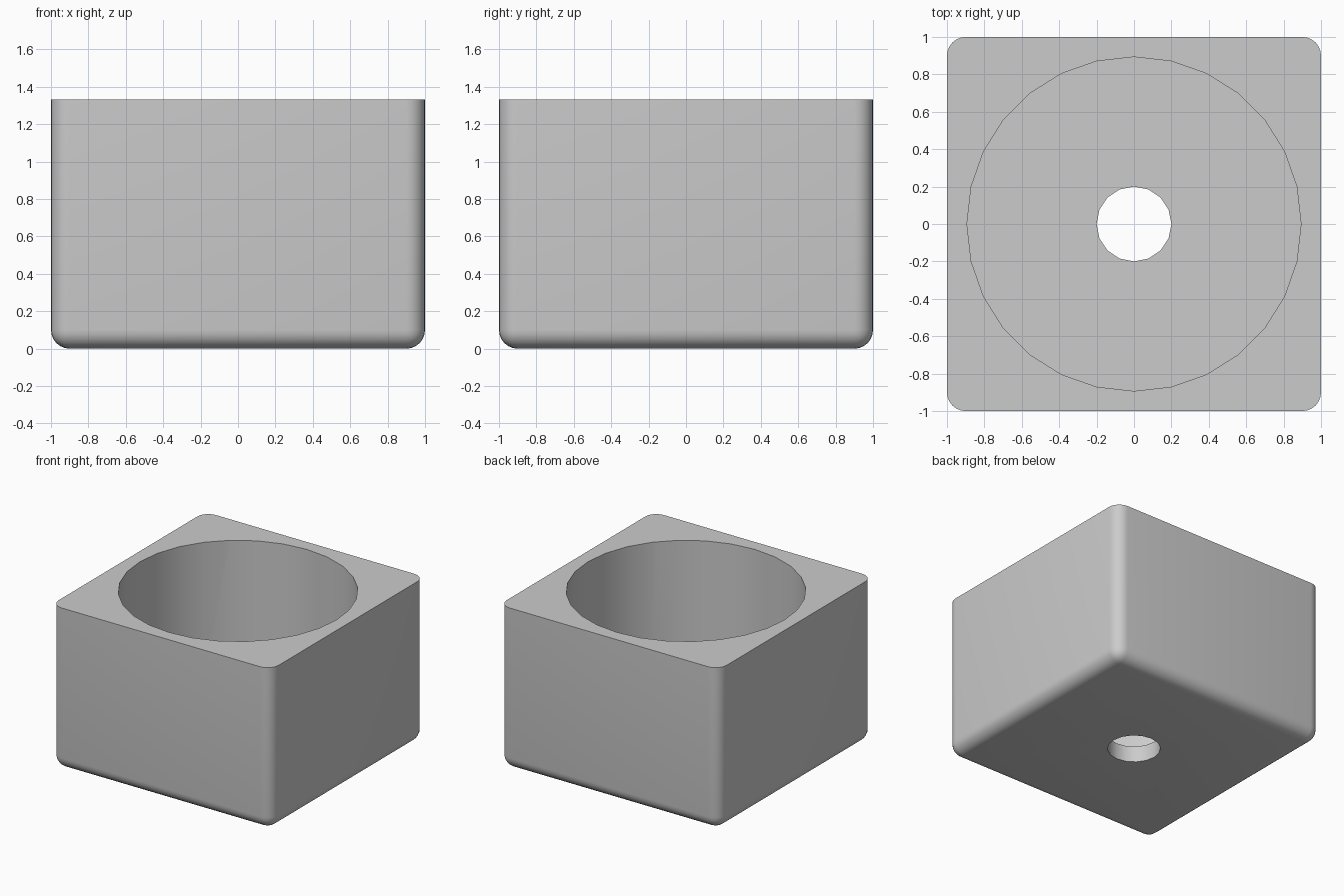
import bpy
import bmesh
from math import radians
from mathutils import Matrix

SIZE = 2.0
HEIGHT = 1.333
FILLET = 0.1
FLOOR = 0.133

if "Cube" in bpy.data.objects:
    bpy.data.objects.remove(bpy.data.objects["Cube"], do_unlink=True)

# Plain grey material
grey = bpy.data.materials.new("light_grey")
grey.use_nodes = True
colour = (0.6, 0.6, 0.6, 1.0)
grey.diffuse_color = colour
grey.node_tree.nodes["Principled BSDF"].inputs["Base Color"].default_value = colour


def add_object(name, bm):
    mesh = bpy.data.meshes.new(name)
    bm.to_mesh(mesh)
    bm.free()
    mesh.materials.append(grey)
    obj = bpy.data.objects.new(name, mesh)
    bpy.context.collection.objects.link(obj)
    return obj


def cylinder_cutter(name, radius, sides, bottom, top):
    bm = bmesh.new()
    bmesh.ops.create_cone(bm, cap_ends=True, segments=sides, radius1=radius,
                          radius2=radius, depth=top - bottom,
                          matrix=Matrix.Translation((0, 0, (top + bottom) / 2)))
    cutter = add_object(name, bm)
    cutter.hide_render = True
    return cutter


# Square block, rounded on every edge except the top rim
bm = bmesh.new()
bmesh.ops.create_cube(bm, size=1, matrix=Matrix.Translation((0, 0, HEIGHT / 2))
                      @ Matrix.Diagonal((SIZE, SIZE, HEIGHT, 1)))
rounded = [e for e in bm.edges if min(v.co.z for v in e.verts) < HEIGHT / 2]
bmesh.ops.bevel(bm, geom=rounded, offset=FILLET, segments=6, profile=0.5,
                affect='EDGES', clamp_overlap=True)
block = add_object("square_cup", bm)

# Wide round pocket and small drain hole through the floor
cutters = [cylinder_cutter("pocket_cutter", 0.893, 28, FLOOR, HEIGHT + 0.2),
           cylinder_cutter("drain_cutter", 0.2, 16, -0.2, FLOOR + 0.2)]
bpy.ops.object.select_all(action='DESELECT')
block.select_set(True)
bpy.context.view_layer.objects.active = block
for cutter in cutters:
    cut = block.modifiers.new(cutter.name, 'BOOLEAN')
    cut.operation = 'DIFFERENCE'
    cut.solver = 'EXACT'
    cut.object = cutter
    bpy.ops.object.modifier_apply(modifier=cut.name)
    bpy.data.objects.remove(cutter, do_unlink=True)

# Smooth walls with crisp rims
bpy.ops.object.shade_smooth_by_angle(angle=radians(35))
